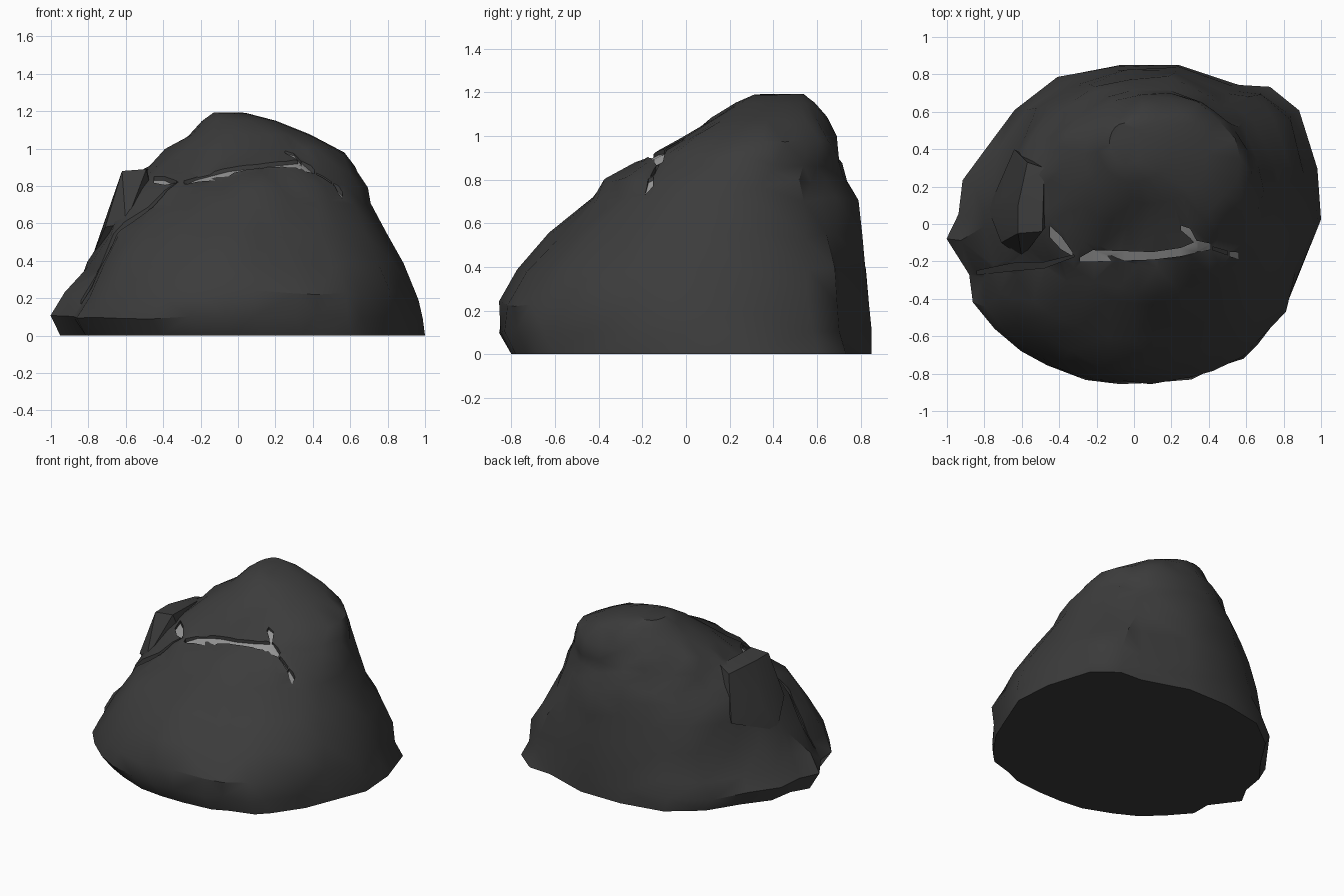
import bpy
import bmesh
from mathutils import Vector, noise
from mathutils.bvhtree import BVHTree

default_cube = bpy.data.objects.get("Cube")
if default_cube:
    bpy.data.objects.remove(default_cube, do_unlink=True)


def make_material(name, grey):
    material = bpy.data.materials.new(name)
    material.use_nodes = True
    colour = (grey, grey, grey, 1)
    material.diffuse_color = colour
    material.node_tree.nodes["Principled BSDF"].inputs["Base Color"].default_value = colour
    return material


dark_stone = make_material("dark stone", .045)
pale_stone = make_material("pale stone", .3)


def make_object(name, bm):
    bmesh.ops.recalc_face_normals(bm, faces=bm.faces)
    mesh = bpy.data.meshes.new(name)
    bm.to_mesh(mesh)
    bm.free()
    mesh.materials.append(dark_stone)
    mesh.materials.append(pale_stone)
    obj = bpy.data.objects.new(name, mesh)
    bpy.context.collection.objects.link(obj)
    return obj


# Footprint of the boulder, counter-clockwise from the right
outline = [(1, 0), (.98, .28), (.88, .6), (.72, .73), (.55, .74), (.22, .85),
           (-.1, .85), (-.41, .79), (-.63, .62), (-.77, .4), (-.9, .23),
           (-.93, .05), (-1, -.07), (-.86, -.26), (-.86, -.4), (-.73, -.55),
           (-.6, -.67), (-.45, -.75), (-.25, -.83), (-.07, -.85), (.1, -.85),
           (.32, -.83), (.43, -.78), (.6, -.73), (.68, -.65), (.82, -.45), (.9, -.25)]

# Extents of each level: height, left, right, front, back
levels = [(0, -.95, 1, -.8, .85), (.1, -1, .98, -.85, .84),
          (.22, -.91, .95, -.85, .83), (.38, -.81, .88, -.76, .82),
          (.55, -.71, .8, -.63, .8), (.7, -.64, .73, -.43, .77),
          (.79, -.58, .68, -.36, .73), (.87, -.51, .64, -.21, .71),
          (.9, -.48, .63, -.17, .7), (.99, -.41, .58, -.03, .68),
          (1.08, -.26, .4, .1, .64), (1.15, -.19, .2, .23, .59),
          (1.19, -.13, .05, .32, .54)]


def round_off(x, y, height):
    """Blend the footprint into an ellipse with height, swelling the front left flank."""
    flat = Vector((x, y / .85))
    direction = flat.normalized()
    radius = 1
    if direction.x < 0 and direction.y < 0 and height < .6:
        radius += .1 * direction.x * direction.y
    return flat.lerp(direction * radius, min(1, height / .6))


def roughen(point):
    """Shift a point by noise, fading at the foot and top."""
    fade = min(1, point.z * 5, max(.2, (1.2 - point.z) * 4))
    seed = point * 2.9 + Vector((4, 7, 2))
    shift = noise.noise_vector(seed) * .035 + noise.noise_vector(seed * 2.5) * .035
    return point + shift * fade


# Boulder body: a loft through the levels
bm = bmesh.new()
rings = []
for height, left, right, front, back in levels:
    ring = []
    for x, y in outline:
        unit = round_off(x, y, height)
        px = (left + right) / 2 + unit.x * (right - left) / 2
        py = (front + back) / 2 + unit.y * (back - front) / 2
        ring.append(bm.verts.new(roughen(Vector((px, py, height)))))
    rings.append(ring)
count = len(outline)
for lower, upper in zip(rings, rings[1:]):
    for i in range(count):
        j = (i + 1) % count
        bm.faces.new((lower[i], lower[j], upper[j], upper[i]))
bm.faces.new(rings[0])
bm.faces.new(rings[-1])
bmesh.ops.triangulate(bm, faces=[f for f in bm.faces if len(f.verts) == 4])
bmesh.ops.recalc_face_normals(bm, faces=bm.faces)
surface = BVHTree.FromBMesh(bm)
boulder = make_object("boulder", bm)

# Angular shoulder block standing against the left flank
bm = bmesh.new()
for corner in [(-.62, -.05, .88), (-.62, .1, .88), (-.57, .33, .86), (-.48, .3, .89),
               (-.49, -.04, .89), (-.71, -.1, .58), (-.7, .15, .62), (-.64, .4, .55),
               (-.78, .08, .42), (-.6, -.18, .6), (-.4, .1, .5)]:
    bm.verts.new(corner)
bmesh.ops.convex_hull(bm, input=bm.verts)
bmesh.ops.delete(bm, geom=[v for v in bm.verts if not v.link_faces], context="VERTS")
shoulder = make_object("shoulder_block", bm)


def cut_crack(name, path, depth, floor):
    """Cut a trench along a path of (x, y, half width); its floor tilts to the front."""
    bm = bmesh.new()
    sections = []
    for x, y, half in path:
        hit = surface.ray_cast(Vector((x, y, 3)), Vector((0, 0, -1)))[0]
        bottom = hit.z - depth
        sections.append([bm.verts.new(p) for p in (
            (x, y - half, bottom), (x, y + half, bottom + half),
            (x, y + half, bottom + .5), (x, y - half, bottom + .5))])
    for a, b in zip(sections, sections[1:]):
        for i in range(4):
            j = (i + 1) % 4
            face = bm.faces.new((a[i], a[j], b[j], b[i]))
            face.material_index = floor if i == 0 else 0
    bm.faces.new(sections[0])
    bm.faces.new(sections[-1])
    bmesh.ops.triangulate(bm, faces=bm.faces)
    cutter = make_object(name, bm)
    cutter.hide_render = True
    cut = boulder.modifiers.new(name, "BOOLEAN")
    cut.operation = "DIFFERENCE"
    cut.solver = "EXACT"
    cut.object = cutter
    bpy.context.view_layer.objects.active = boulder
    bpy.ops.object.modifier_apply(modifier=name)
    bpy.data.objects.remove(cutter, do_unlink=True)


# Main crack with pale stone in its floor, and its side branches
cut_crack("main_crack", [(-.29, -.19, .01), (-.22, -.17, .03), (-.05, -.17, .025),
                         (.1, -.17, .02), (.25, -.15, .022), (.34, -.12, .03),
                         (.41, -.12, .015)], .03, 1)
cut_crack("upper_branch", [(.25, -.02, .012), (.3, -.05, .025), (.34, -.11, .01)], .025, 1)
cut_crack("left_crack", [(-.45, -.04, .03), (-.39, -.1, .035), (-.33, -.16, .01)], .035, 1)
cut_crack("right_link", [(.42, -.13, .008), (.5, -.155, .01)], .025, 0)
cut_crack("right_crack", [(.51, -.16, .012), (.56, -.17, .018)], .025, 1)
cut_crack("left_groove", [(-.84, -.26, .01), (-.65, -.23, .02), (-.48, -.22, .015),
                          (-.32, -.17, .005)], .04, 0)

# Smooth stone with crisp breaks
bpy.ops.object.select_all(action="DESELECT")
for part in (boulder, shoulder):
    part.select_set(True)
bpy.context.view_layer.objects.active = boulder
bpy.ops.object.shade_smooth_by_angle(angle=.6)
